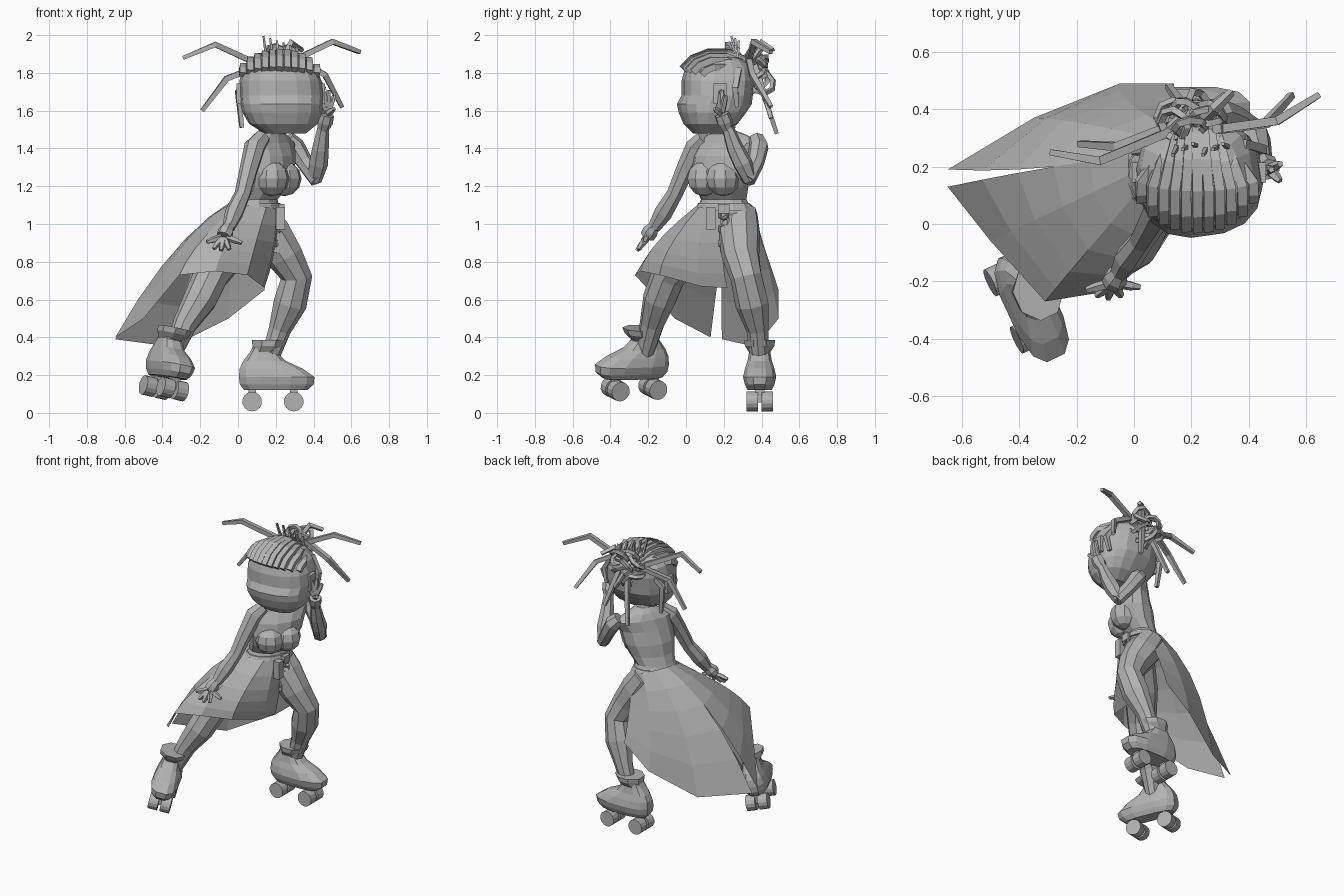
import bpy, bmesh, random
from math import cos, sin, pi, radians, sqrt
from mathutils import Vector, Matrix

if "Cube" in bpy.data.objects:
    bpy.data.objects.remove(bpy.data.objects["Cube"], do_unlink=True)
random.seed(4)

grey = bpy.data.materials.new("plain_grey")
grey.use_nodes = True
grey.diffuse_color = (0.45, 0.45, 0.45, 1)
grey.node_tree.nodes["Principled BSDF"].inputs["Base Color"].default_value = (0.45, 0.45, 0.45, 1)


def finish(name, bm):
    bmesh.ops.recalc_face_normals(bm, faces=bm.faces)
    mesh = bpy.data.meshes.new(name)
    bm.to_mesh(mesh)
    bm.free()
    mesh.materials.append(grey)
    ob = bpy.data.objects.new(name, mesh)
    bpy.context.collection.objects.link(ob)
    return ob


def skin(name, rings, matrix=Matrix(), closed=True):
    """Bridge point rows; closed rows are also capped."""
    bm = bmesh.new()
    rows = [[bm.verts.new(matrix @ p) for p in r] for r in rings]
    n = len(rows[0])
    for a, b in zip(rows, rows[1:]):
        for i in range(n if closed else n - 1):
            j = (i + 1) % n
            bm.faces.new((a[i], a[j], b[j], b[i]))
    if closed:
        bm.faces.new(rows[0])
        bm.faces.new(rows[-1])
    return finish(name, bm)


def loft(name, rings, yaw=0, sides=12, power=1.0, matrix=Matrix()):
    """Level rings of (x, y, z, half width, half depth)."""
    out = []
    for x, y, z, rx, ry in rings:
        row = []
        for i in range(sides):
            a = 2 * pi * (i + 0.5) / sides
            c, s = cos(a), sin(a)
            u = rx * abs(c) ** power * (1 if c > 0 else -1)
            v = ry * abs(s) ** power * (1 if s > 0 else -1)
            row.append(Vector((x + u * cos(yaw) - v * sin(yaw),
                               y + u * sin(yaw) + v * cos(yaw), z)))
        out.append(row)
    return skin(name, out, matrix)


def tube(name, path, sides=7):
    """Limb through points of (x, y, z, radius)."""
    pts = [Vector(p[:3]) for p in path]
    rings, u = [], None
    for i, p in enumerate(pts):
        t = (pts[min(i + 1, len(pts) - 1)] - pts[max(i - 1, 0)]).normalized()
        u = t.orthogonal() if u is None else u - t * u.dot(t)
        u.normalize()
        v = t.cross(u)
        rings.append([p + path[i][3] * (u * cos(2 * pi * k / sides) + v * sin(2 * pi * k / sides))
                      for k in range(sides)])
    return skin(name, rings)


def strand(name, pts, r=0.021, sides=4):
    last = len(pts) - 1
    return tube(name, [(*p, r * (0.7 if i == last else 1)) for i, p in enumerate(pts)], sides)


def box(name, at, size, matrix=Matrix()):
    bm = bmesh.new()
    bmesh.ops.create_cube(bm, size=1, matrix=matrix @ Matrix.Translation(at) @ Matrix.Diagonal((*size, 1)))
    return finish(name, bm)


def ring(name, at, r, thick, turn, n=8):
    """Small torus turned by a matrix."""
    rows = []
    for i in range(n + 1):
        a = 2 * pi * i / n
        d = Vector((cos(a), sin(a), 0))
        rows.append([Vector(at) + turn @ (d * (r + x * thick) + Vector((0, 0, z * thick)))
                     for x, z in ((1, 0), (0, 1), (-1, 0), (0, -1))])
    return skin(name, rows)


# Torso, turned towards the front left
TURN = radians(58)
loft("torso", [(.09, .2, 1.0, .15, .11), (.09, .2, 1.06, .165, .125), (.1, .2, 1.13, .13, .10),
               (.135, .19, 1.19, .15, .115), (.16, .19, 1.27, .175, .125), (.175, .2, 1.36, .18, .105),
               (.18, .23, 1.43, .20, .075), (.18, .22, 1.47, .12, .06),
               (.19, .2, 1.5, .05, .05), (.2, .19, 1.58, .045, .045)], TURN)
for side, x, y in (("left", .245, .195), ("right", .18, .095)):
    bm = bmesh.new()
    bmesh.ops.create_uvsphere(bm, u_segments=9, v_segments=6, radius=.093,
                              matrix=Matrix.Translation((x, y, 1.24)))
    finish(side + "_bust", bm)

# Head
HEAD = radians(8)
loft("head", [(.25, .12, 1.48, .11, .08), (.24, .13, 1.53, .18, .14), (.235, .14, 1.59, .21, .175),
              (.23, .15, 1.635, .215, .195), (.23, .165, 1.68, .22, .185), (.225, .17, 1.76, .215, .19),
              (.22, .175, 1.82, .195, .178), (.22, .175, 1.87, .15, .135),
              (.22, .175, 1.9, .09, .08)], HEAD, 16, 0.8)
for side, x in (("left", .445), ("right", .008)):
    box(side + "_ear", (x, .18, 1.69), (.03, .07, .11))

# Hair: combed back locks over the crown, knot, long loose locks and short spikes
for i in range(11):
    k = (i - 5) / 5.6
    r = sqrt(1 - k * k)
    pts = []
    for deg in (22, 48, 75, 105, 135, 160):
        pull = 1 - .5 * max(0, deg - 75) / 85
        a = radians(deg)
        pts.append((.22 + .22 * k * pull, .17 - .205 * r * cos(a), 1.765 + .15 * r * sin(a)))
    strand("combed_lock", pts, .024)
for i in range(16):
    at = (.2 + random.uniform(-.07, .07), .37 + random.uniform(-.04, .03), 1.84 + random.uniform(-.09, .07))
    turn = (Matrix.Rotation(random.uniform(-1.4, 1.4), 3, 'X') @ Matrix.Rotation(random.uniform(-1, 1), 3, 'Y'))
    ring("hair_knot", at, random.uniform(.04, .08), .016, turn)
LONG = [
    [(.12, .32, 1.84), (-.12, .22, 1.95), (-.29, .25, 1.88)],
    [(.12, .34, 1.84), (-.06, .27, 1.77), (-.19, .28, 1.6)],
    [(.28, .33, 1.86), (.5, .36, 1.965), (.645, .45, 1.91)],
    [(.3, .33, 1.88), (.46, .35, 1.79), (.55, .45, 1.62)],
    [(.2, .36, 1.85), (.18, .4, 1.72), (.12, .48, 1.48)],
    [(.24, .36, 1.85), (.28, .41, 1.7), (.32, .45, 1.56)],
    [(.24, .36, 1.88), (.28, .40, 1.96), (.34, .46, 1.92)],
    [(.1, .28, 1.8), (.0, .26, 1.7), (.02, .25, 1.51)],
    [(.38, .28, 1.82), (.45, .26, 1.72), (.43, .27, 1.62)]]
for pts in LONG:
    strand("long_lock", pts)
for i in range(6):
    x = .13 + .035 * i
    strand("hair_spike", [(x + .02, .27, 1.88), (x + .005, .24 + .02 * (i % 3), 1.995 - .012 * i)], .011)

# Arms and hands
tube("right_arm", [(.13, .1, 1.46, .045), (.09, .055, 1.41, .058), (.06, .0, 1.3, .05), (.025, -.06, 1.16, .043),
                   (-.02, -.12, 1.06, .05), (-.05, -.17, .98, .034)])
tube("left_upper_arm", [(.26, .37, 1.45, .045), (.3, .385, 1.41, .054), (.35, .37, 1.33, .046), (.42, .325, 1.23, .042)])
tube("left_forearm", [(.405, .34, 1.23, .038), (.425, .3, 1.32, .052), (.435, .26, 1.4, .046), (.45, .22, 1.51, .032)])


def hand(name, wrist, palm, tips):
    middle = [(a + b) / 2 for a, b in zip(wrist, palm)]
    tube(name + "_palm", [(*wrist, .03), (*middle, .043), (*palm, .04)])
    for i, tip in enumerate(tips):
        base = Vector(palm).lerp(Vector(tip), .15)
        tube(name + "_finger", [(*base, .018), (*base.lerp(Vector(tip), .6), .017), (*tip, .011)], 5)


hand("right_hand", (-.05, -.17, .99), (-.075, -.205, .935),
     [(-.165, -.23, .905), (-.13, -.25, .87), (-.09, -.26, .86), (-.045, -.25, .865), (.02, -.22, .9)])
hand("left_hand", (.45, .22, 1.5), (.47, .19, 1.58),
     [(.43, .17, 1.66), (.455, .18, 1.7), (.48, .19, 1.71), (.51, .21, 1.68), (.51, .15, 1.61)])

# Legs
tube("left_leg", [(.1, .28, 1.06, .10), (.17, .28, .95, .115), (.25, .29, .83, .1), (.31, .32, .72, .085),
                  (.275, .35, .58, .09), (.22, .38, .44, .06), (.165, .39, .28, .048)], 9)
tube("right_leg", [(.06, .12, 1.02, .10), (-.04, .02, .87, .11), (-.14, -.09, .73, .095), (-.2, -.14, .6, .09),
                   (-.28, -.18, .47, .066), (-.345, -.22, .31, .048)], 9)


# Roller boots
def boot(side, m):
    loft(side + "_boot", [(.2, 0, .12, .17, .065), (.205, 0, .15, .2, .08), (.205, 0, .19, .205, .09),
                          (.175, 0, .235, .17, .08), (.14, 0, .275, .115, .066), (.135, 0, .32, .075, .058),
                          (.145, 0, .35, .068, .058)], 0, 12, 0.7, m)
    loft(side + "_cuff", [(.14, 0, .32, .07, .06), (.16, 0, .355, .09, .085), (.165, 0, .385, .1, .088)],
         0, 8, 1, m)
    for x in (.075, .295):
        box(side + "_truck", (x, 0, .095), (.04, .05, .08), m)
        for y in (-.04, .04):
            bm = bmesh.new()
            bmesh.ops.create_cone(bm, cap_ends=True, segments=14, radius1=.052, radius2=.052, depth=.062,
                                  matrix=m @ Matrix.Translation((x, y, .06)) @ Matrix.Rotation(pi / 2, 4, 'X'))
            finish(side + "_wheel", bm)


boot("left", Matrix.Translation((0, .39, 0)))
boot("right", Matrix.Translation((-.39, -.28, .13)) @ Matrix.Rotation(radians(-65), 4, 'Z')
     @ Matrix.Rotation(radians(2), 4, 'Y') @ Matrix.Rotation(radians(-12), 4, 'X')
     @ Matrix.Translation((-.19, 0, -.06)))


# Skirt: two panels parted by a slit behind and open over the left leg
def panel(name, waist, hip, hem):
    rows = []
    for t in (0, .2, .4, .6, .8, 1):
        a, b, c = (t - .4) * (t - 1) / .4, t * (t - 1) / -.24, t * (t - .4) / .6
        rows.append([Vector(p) * a + Vector(q) * b + Vector(r) * c for p, q, r in zip(waist, hip, hem)])
    skin(name, rows, closed=False)


panel("right_skirt_panel",
      [(.22, .2, 1.08), (.2, .12, 1.08), (.15, .07, 1.09), (.06, .06, 1.1), (.01, .11, 1.11),
       (-.02, .17, 1.12), (-.02, .24, 1.13)],
      [(.2, .19, .9), (.19, .07, .9), (.1, -.06, .92), (-.04, -.12, .94), (-.16, -.09, .95),
       (-.25, .06, .94), (-.28, .2, .92)],
      [(.14, .22, .66), (.13, .08, .67), (.05, -.14, .73), (-.12, -.24, .75), (-.31, -.27, .73),
       (-.5, -.06, .5), (-.65, .13, .4)])
panel("left_skirt_panel",
      [(-.02, .24, 1.13), (.03, .31, 1.12), (.1, .35, 1.1), (.18, .34, 1.08)],
      [(-.28, .2, .92), (-.17, .35, .9), (.0, .41, .88), (.15, .42, .86)],
      [(-.65, .19, .39), (-.35, .37, .35), (-.05, .49, .5), (.14, .49, .65)])

# Belt with pouch and hanging chain
loft("belt", [(.095, .2, 1.07, .17, .13), (.1, .2, 1.11, .147, .115)], TURN)
box("belt_pouch", (.225, .13, 1.03), (.045, .05, .12))
box("belt_clip", (.225, .2, 1.08), (.04, .06, .05))
for i in range(5):
    ring("chain_link", (.235 - .008 * i, .2 + .006 * (i % 2), 1.05 - .038 * i), .024, .009,
         Matrix.Rotation(pi / 2, 3, 'Y') @ Matrix.Rotation(.6 * (i % 2), 3, 'X'), 6)
box("chain_charm", (.2, .2, .875), (.03, .04, .05))
